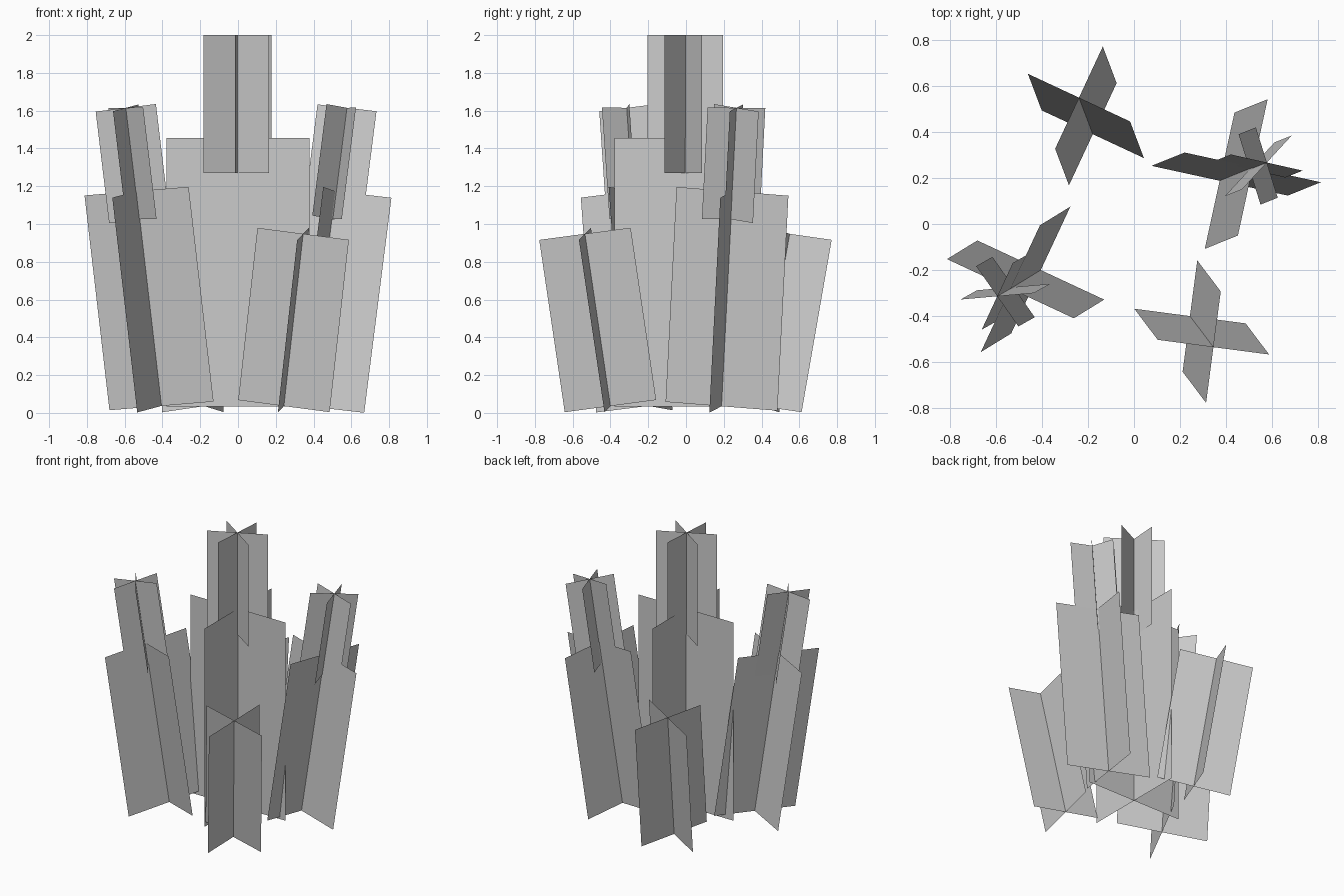
import bpy, math
from mathutils import Vector

if "Cube" in bpy.data.objects:
    bpy.data.objects.remove(bpy.data.objects["Cube"])


def crossed_sheets(name, base, top, width, angle, count):
    """Flat rectangular sheets crossing on the line base-top, evenly turned about it."""
    base, top = Vector(base), Vector(top)
    axis = top - base
    verts, faces = [], []
    for i in range(count):
        a = math.radians(angle) + i * math.pi / count
        side = Vector((math.cos(a), math.sin(a), 0))
        # tip the sheet's edge so that it stays square to the leaning axis
        side.z = -(side.x * axis.x + side.y * axis.y) / axis.z
        half = side * (width / 2)
        n = len(verts)
        verts += [base - half, base + half, top + half, top - half]
        faces.append((n, n + 1, n + 2, n + 3))
    mesh = bpy.data.meshes.new(name)
    mesh.from_pydata(verts, [], faces)
    mesh.update()
    obj = bpy.data.objects.new(name, mesh)
    bpy.context.collection.objects.link(obj)
    return obj


# upright centre stalk and its three-sheet tip
crossed_sheets("centre_stalk", (0, 0, 0.035), (0, 0, 1.455), 0.755, 0, 2)
crossed_sheets("centre_tip", (-0.003, -0.003, 1.27), (-0.003, -0.003, 2.0), 0.40, 86, 3)

# tall leaning stalks with tips
crossed_sheets("right_stalk", (0.372, 0.188, 0.035), (0.516, 0.246, 1.173), 0.606, -12.3, 2)
crossed_sheets("right_tip", (0.502, 0.237, 1.025), (0.577, 0.267, 1.615), 0.32, -12.7, 3)
crossed_sheets("left_stalk", (-0.405, -0.20, 0.037), (-0.537, -0.281, 1.174), 0.608, -25, 2)
crossed_sheets("left_tip", (-0.523, -0.274, 1.025), (-0.594, -0.314, 1.615), 0.32, 5, 3)

# short leaning stalks
crossed_sheets("front_stalk", (0.243, -0.40, 0.036), (0.345, -0.535, 0.948), 0.488, -7.5, 2)
crossed_sheets("back_stalk", (-0.179, 0.390, 0.036), (-0.239, 0.549, 0.948), 0.490, -25, 2)
